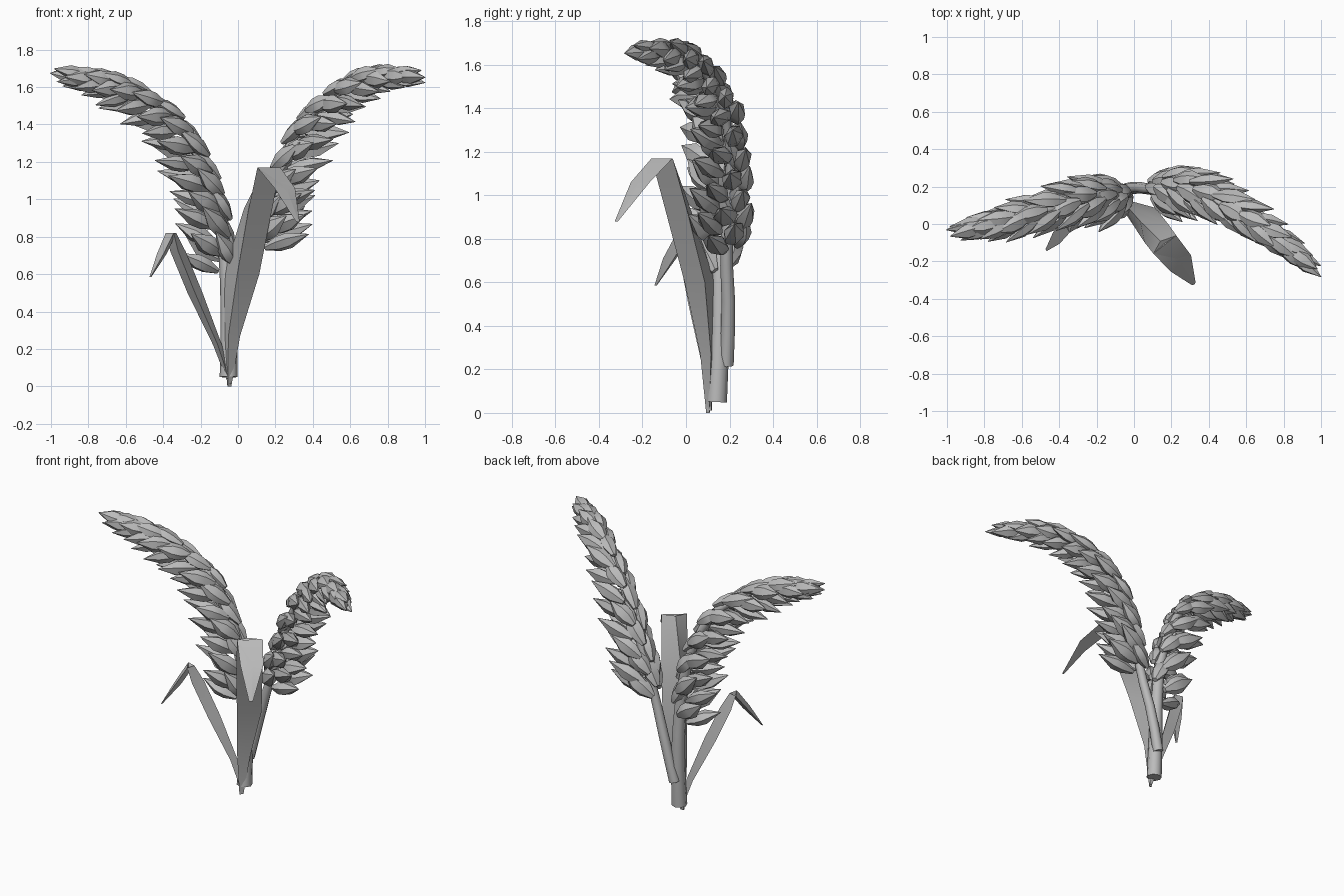
import bpy, bmesh, math, random
from mathutils import Vector

random.seed(4)
if "Cube" in bpy.data.objects:
    bpy.data.objects.remove(bpy.data.objects["Cube"], do_unlink=True)

grey = bpy.data.materials.new("plain grey")
grey.use_nodes = True
grey.diffuse_color = (0.5, 0.5, 0.5, 1)
grey.node_tree.nodes["Principled BSDF"].inputs["Base Color"].default_value = (0.5, 0.5, 0.5, 1)


def finish(bm, name, angle):
    bmesh.ops.recalc_face_normals(bm, faces=bm.faces)
    mesh = bpy.data.meshes.new(name)
    bm.to_mesh(mesh)
    bm.free()
    mesh.materials.append(grey)
    obj = bpy.data.objects.new(name, mesh)
    bpy.context.collection.objects.link(obj)
    bpy.ops.object.select_all(action='DESELECT')
    obj.select_set(True)
    bpy.context.view_layer.objects.active = obj
    bpy.ops.object.shade_smooth_by_angle(angle=math.radians(angle))


def sample(points, t):
    """Point on a smooth curve through the points, t from 0 to 1."""
    p = [Vector(q) for q in points]
    p = [2 * p[0] - p[1]] + p + [2 * p[-1] - p[-2]]
    u = t * (len(points) - 1)
    i = min(int(u), len(points) - 2)
    u -= i
    a, b, c, d = p[i:i + 4]
    return 0.5 * (2 * b + (c - a) * u + (2 * a - 5 * b + 4 * c - d) * u ** 2
                  + (3 * b - a - 3 * c + d) * u ** 3)


def tangent(points, t):
    return (sample(points, min(t + .02, 1)) - sample(points, max(t - .02, 0))).normalized()


def loft(bm, rings):
    """Skin closed rings of points and cap both ends."""
    loops = [[bm.verts.new(q) for q in ring] for ring in rings]
    n = len(loops[0])
    for a, b in zip(loops, loops[1:]):
        for k in range(n):
            bm.faces.new((a[k], a[(k + 1) % n], b[(k + 1) % n], b[k]))
    bm.faces.new(loops[0][::-1])
    bm.faces.new(loops[-1])


def ring(center, axis, side, rx, ry, n):
    u = (side - axis * side.dot(axis)).normalized()
    v = axis.cross(u)
    return [center + u * rx * math.cos(2 * math.pi * k / n)
            + v * ry * math.sin(2 * math.pi * k / n) for k in range(n)]


def stem(name, points, r0, r1, steps=14):
    bm = bmesh.new()
    rings = []
    for i in range(steps + 1):
        t = i / steps
        r = r0 + (r1 - r0) * t
        rings.append(ring(sample(points, t), tangent(points, t), Vector((0, 1, 0)), r, r, 8))
    loft(bm, rings)
    finish(bm, name, 60)


def grain(bm, base, axis, side, length, width):
    """Pointed faceted kernel, slightly flattened."""
    profile = [(0, .35), (.3, .95), (.55, 1), (1, .03)]
    loft(bm, [ring(base + axis * length * h, axis, side, width * r, width * r * .75, 6)
              for h, r in profile])


def ear(name, points, outward, count=58):
    bm = bmesh.new()
    outward = Vector(outward)
    for i in range(count):
        t = i / (count - 1)
        c = sample(points, t)
        axis = tangent(points, t)
        out = outward - axis * outward.dot(axis)
        u = out.normalized()
        v = axis.cross(u)
        a = i * 2.39996
        radial = u * math.cos(a) + v * math.sin(a)
        # kernels splay less towards the tip and lean to the outer side
        splay = 1 - .88 * t ** 2.5
        d = (axis * .75 + radial * .48 * splay + out * .75 * splay).normalized()
        length = (.25 - .04 * t) * random.uniform(.9, 1.08)
        grain(bm, c + radial * (.05 - .042 * t ** 2), d, radial.cross(d), length, .057 - .012 * t)
    finish(bm, name, 30)


def leaf(name, points, widths, side, keel, depths):
    """Solid three-sided blade with a keel along its back, bent at the top."""
    bm = bmesh.new()
    side = Vector(side).normalized()
    keel = Vector(keel).normalized()
    rings = []
    for p, w, k in zip(points, widths, depths):
        c = Vector(p)
        rings.append([c - side * w, c + keel * k, c + side * w])
    loft(bm, rings)
    finish(bm, name, 50)


spine_right = [(-.06, .155, .62), (-.09, .15, .9), (-.16, .15, 1.14), (-.29, .13, 1.38),
               (-.48, .07, 1.54), (-.65, .025, 1.62), (-.81, -.01, 1.655)]
spine_left = [(.1, .185, .75), (.145, .2, .92), (.21, .205, 1.13), (.32, .18, 1.37),
              (.48, .1, 1.54), (.65, -.01, 1.645), (.84, -.15, 1.665)]

ear("right_ear", spine_right, (-1, -.3, -.35))
ear("left_ear", spine_left, (1, -.4, -.35))
stem("right_stem", [(-.05, .14, .05), (-.05, .155, .35)] + spine_right, .048, .012)
stem("left_stem", [(-.045, .185, .22), (.02, .195, .48)] + spine_left, .034, .012)

leaf("large_leaf",
     [(-.045, .1, 0), (-.02, .09, .27), (.055, .04, .6), (.12, -.05, .95),
      (.165, -.11, 1.17), (.25, -.21, 1.06), (.32, -.32, .88)],
     [.012, .04, .075, .08, .078, .07, .012],
     (.76, .6, 0), (-.8, .6, 0), [.015, .07, .165, .11, .03, -.01, -.005])
leaf("small_leaf",
     [(-.045, .11, .01), (-.12, .095, .22), (-.25, .045, .5), (-.34, .005, .72),
      (-.365, -.01, .82), (-.415, -.075, .71), (-.47, -.14, .585)],
     [.012, .025, .04, .042, .042, .035, .006],
     (.5, -.86, 0), (.86, .5, 0), [.01, .04, .07, .07, .04, .04, .008])
